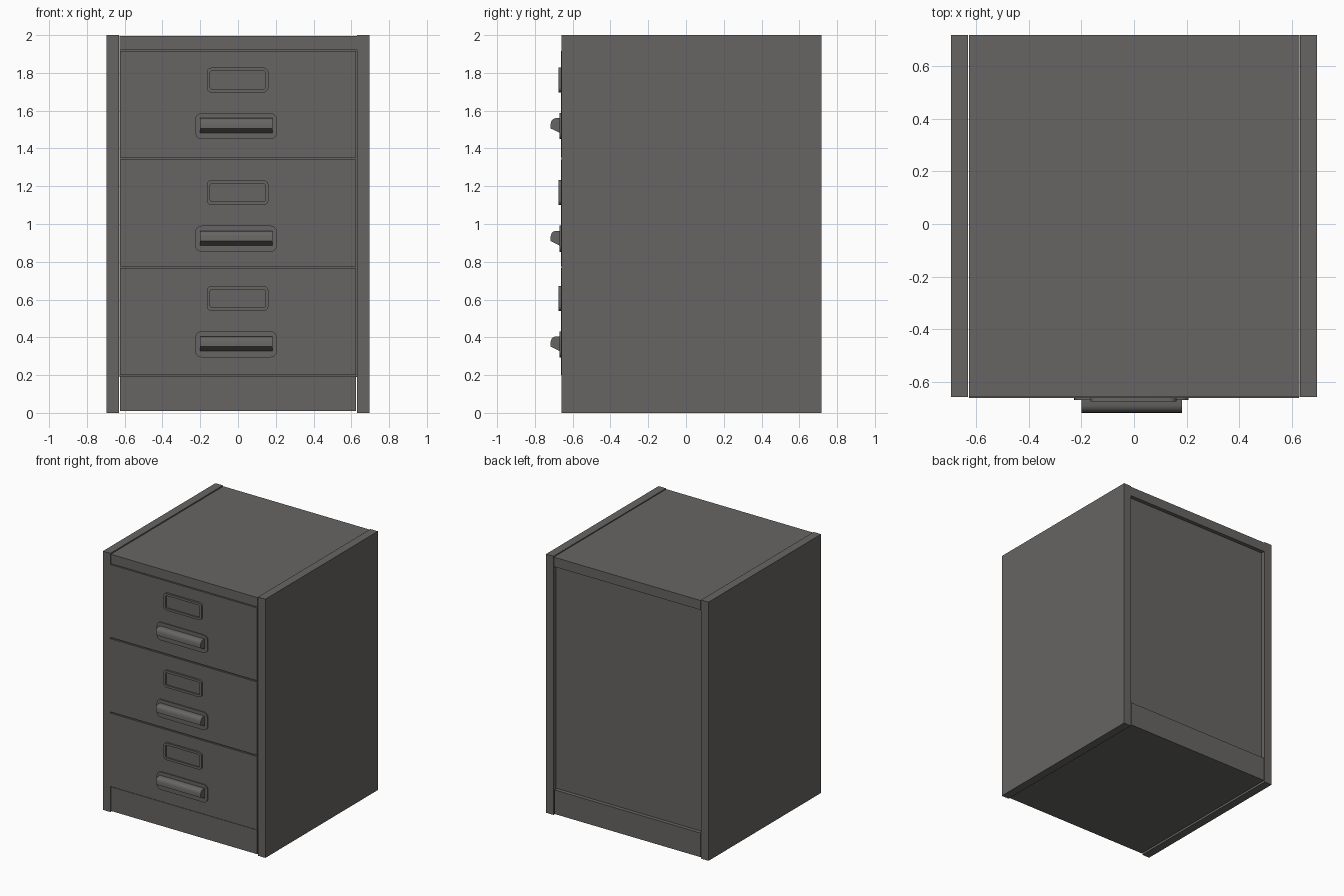
import bpy
import bmesh
from mathutils import Vector

cube = bpy.data.objects.get("Cube")
if cube:
    bpy.data.objects.remove(cube, do_unlink=True)

# One painted metal for the whole cabinet
metal = bpy.data.materials.new("dark_grey_metal")
metal.use_nodes = True
COLOUR = (0.135, 0.13, 0.125, 1)
metal.diffuse_color = COLOUR
metal.node_tree.nodes["Principled BSDF"].inputs["Base Color"].default_value = COLOUR


def finish(bm, name):
    bmesh.ops.recalc_face_normals(bm, faces=bm.faces)
    mesh = bpy.data.meshes.new(name)
    bm.to_mesh(mesh)
    bm.free()
    mesh.materials.append(metal)
    obj = bpy.data.objects.new(name, mesh)
    bpy.context.collection.objects.link(obj)
    return obj


def box_mesh(x, y, z):
    """Box from three (low, high) ranges."""
    bm = bmesh.new()
    bmesh.ops.create_cube(bm, size=1)
    for v in bm.verts:
        v.co = Vector([r[0] if c < 0 else r[1] for c, r in zip(v.co, (x, y, z))])
    return bm


def box(name, x, y, z):
    return finish(box_mesh(x, y, z), name)


def rounded_plate(name, cx, cz, half_w, half_h, front, radius, rim=0, sink=0):
    """Plate on a drawer with rounded corners and an optional sunken centre."""
    bm = box_mesh((cx - half_w, cx + half_w), (front, FRONT + 0.005),
                  (cz - half_h, cz + half_h))
    corners = [e for e in bm.edges
               if abs(e.verts[0].co.y - e.verts[1].co.y) > 0.001]
    bmesh.ops.bevel(bm, geom=corners, offset=radius, segments=5,
                    profile=0.5, affect='EDGES')
    if rim:
        bm.normal_update()
        face = min(bm.faces, key=lambda f: f.calc_center_median().y)
        bmesh.ops.inset_region(bm, faces=[face], thickness=rim)
        inner = bmesh.ops.extrude_face_region(bm, geom=[face])["geom"]
        bmesh.ops.translate(bm, vec=(0, sink, 0),
                            verts=[v for v in inner if isinstance(v, bmesh.types.BMVert)])
        bmesh.ops.delete(bm, geom=[face], context='FACES')
    return finish(bm, name)


def grip(name, cx, cz, half_w):
    """Solid pull with a rounded top and a sloping underside."""
    profile = [(-0.66, 0.042), (-0.69, 0.042), (-0.702, 0.038), (-0.711, 0.03),
               (-0.716, 0.016), (-0.717, -0.012), (-0.66, -0.04)]
    bm = bmesh.new()
    face = bm.faces.new([bm.verts.new((cx - half_w, y, cz + z)) for y, z in profile])
    new = bmesh.ops.extrude_face_region(bm, geom=[face])["geom"]
    bmesh.ops.translate(bm, vec=(2 * half_w, 0, 0),
                        verts=[v for v in new if isinstance(v, bmesh.types.BMVert)])
    return finish(bm, name)


FRONT, BACK = -0.658, 0.717
INNER = (-0.627, 0.629)

# Side panels, slightly taller than the rest
for side, name in ((1, "left_side_panel"), (-1, "right_side_panel")):
    box(name, sorted((side * 0.631, side * 0.695)), (FRONT, BACK), (0, 2))

# Carcass, its back sunk between the top slab and the plinth
box("carcass", INNER, (-0.648, 0.687), (0.19, 1.925))
box("top_slab", INNER, (FRONT, BACK), (1.921, 1.994))
box("plinth", (-0.624, 0.624), (FRONT, BACK), (0.01, 0.196))

# Drawers: bottom, top, label height, handle height
drawers = [("top", 1.352, 1.915, 1.762, 1.518),
           ("middle", 0.776, 1.342, 1.166, 0.922),
           ("bottom", 0.2, 0.766, 0.606, 0.363)]
smooth = []
for name, low, high, label_z, handle_z in drawers:
    box(name + "_drawer_front", (-0.626, 0.626), (FRONT - 0.003, -0.64), (low, high))
    smooth += [
        rounded_plate(name + "_label_holder", -0.002, label_z, 0.163, 0.066,
                      -0.675, 0.026, 0.018, 0.01),
        rounded_plate(name + "_handle_plate", -0.01, handle_z, 0.217, 0.069,
                      -0.669, 0.035),
        grip(name + "_handle_grip", -0.009, handle_z, 0.191)]

# Smooth the rounded parts
bpy.ops.object.select_all(action='DESELECT')
for obj in smooth:
    obj.select_set(True)
bpy.context.view_layer.objects.active = smooth[0]
bpy.ops.object.shade_smooth_by_angle(angle=0.6)
